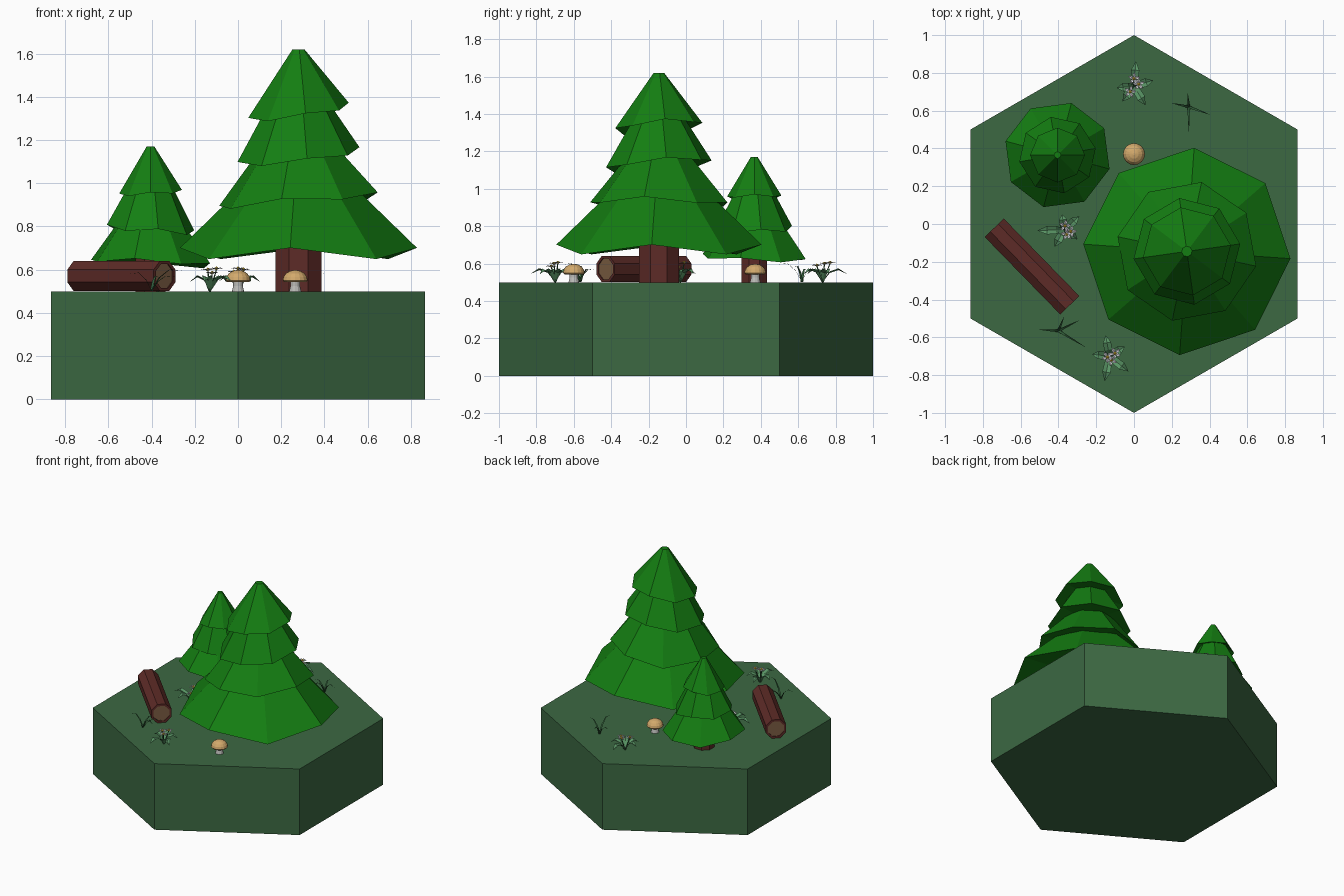
import bpy, bmesh, math, random
from math import cos, sin, pi, radians
from mathutils import Vector, Matrix

if "Cube" in bpy.data.objects:
    bpy.data.objects.remove(bpy.data.objects["Cube"])

random.seed(4)
G = 0.5  # ground height


def mat(name, r, g, b):
    m = bpy.data.materials.new(name)
    m.diffuse_color = (r, g, b, 1)
    m.use_nodes = True
    m.node_tree.nodes["Principled BSDF"].inputs["Base Color"].default_value = m.diffuse_color
    return m


MOSS = mat("moss", .045, .14, .055)
PINE = mat("pine", .007, .21, .006)
BARK = mat("bark", .11, .024, .02)
WOOD = mat("cut_wood", .2, .11, .055)
CAP = mat("cap", .65, .4, .15)
STEM = mat("pale_stem", .5, .5, .48)
LEAF = mat("leaf", .1, .3, .13)
GRASS = mat("grass", .03, .11, .04)
PETAL = mat("petal", .75, .75, .8)
GOLD = mat("gold", .8, .55, .03)


def finish(name, bm, *mats):
    bmesh.ops.recalc_face_normals(bm, faces=bm.faces)
    me = bpy.data.meshes.new(name)
    bm.to_mesh(me)
    bm.free()
    for m in mats:
        me.materials.append(m)
    ob = bpy.data.objects.new(name, me)
    bpy.context.collection.objects.link(ob)
    return ob


def loft(bm, rings, caps=True):
    """Skin a list of rings of equal point count."""
    vs = [[bm.verts.new(p) for p in ring] for ring in rings]
    n = len(vs[0])
    for a, b in zip(vs, vs[1:]):
        for i in range(n):
            bm.faces.new((a[i], a[(i + 1) % n], b[(i + 1) % n], b[i]))
    if caps:
        bm.faces.new(vs[0][::-1])
        bm.faces.new(vs[-1])


def ring(c, r, z, n, rot=0.0, tilt=(0, 0), wave=0.0):
    pts = []
    for i in range(n):
        a = rot + 2 * pi * i / n
        x, y = r * cos(a), r * sin(a)
        pts.append((c[0] + x, c[1] + y, z + x * tilt[0] + y * tilt[1] + wave * (-1) ** i))
    return pts


# hexagonal base
bm = bmesh.new()
loft(bm, [ring((0, 0), 1, z, 6, pi / 6) for z in (0, G)])
finish("hex_base", bm, MOSS)


# trees: tier = radius, rim height, rotation, tilt, wave, top radius, top height
def tree(name, c, trunk_r, tiers):
    bm = bmesh.new()
    loft(bm, [ring(c, trunk_r, z, 8, pi / 8) for z in (G, tiers[0][1] + .1)])
    finish(name + "_trunk", bm, BARK)
    for k, (r, z, rot, tilt, wave, rt, zt) in enumerate(tiers):
        bm = bmesh.new()
        rot = radians(rot)
        loft(bm, [ring(c, .05, z + .05, 8, rot),
                  ring(c, r, z, 8, rot, tilt, wave),
                  ring(c, rt, zt, 8, rot)])
        finish(f"{name}_tier_{k + 1}", bm, PINE)


tree("large_tree", (.28, -.145), .115, [
    (.55, .675, -4, (0, 0), .026, .2, 1.04),
    (.375, .915, -12, (.08, -.02), .012, .15, 1.2),
    (.285, 1.125, 8, (.11, .08), .008, .11, 1.42),
    (.235, 1.33, 8, (.14, .08), .008, .028, 1.62)])
tree("small_tree", (-.405, .365), .075, [
    (.285, .63, -15, (-.04, -.04), .008, .11, .88),
    (.205, .785, 10, (-.07, .02), .01, .085, 1.02),
    (.145, .955, 0, (.06, .02), .006, .018, 1.17)])

# fallen log with recessed cut ends
p, q = Vector((-.74, -.02, G + .071)), Vector((-.34, -.43, G + .071))
ax = (q - p).normalized()
side = ax.cross(Vector((0, 0, 1)))


def log_ring(t, r):
    return [p + ax * t + (side * cos(a) + Vector((0, 0, 1)) * sin(a)) * r
            for a in (pi / 8 + i * pi / 4 for i in range(8))]


L, R = (q - p).length, .076
bm = bmesh.new()
loft(bm, [log_ring(.006, .06), log_ring(0, .06), log_ring(0, R),
          log_ring(L, R), log_ring(L, .06), log_ring(L - .006, .06)])
for f in bm.faces:
    if len(f.verts) == 8:
        f.material_index = 1
finish("log", bm, BARK, WOOD)

# mushrooms
for k, c in enumerate([(0, .37), (.265, -.6)]):
    bm = bmesh.new()
    loft(bm, [ring(c, r, G + z, 12) for r, z in ((.028, 0), (.022, .025), (.022, .06))])
    finish(f"mushroom_stem_{k + 1}", bm, STEM)
    bm = bmesh.new()
    prof = [(.02, .052), (.05, .042), (.058, .05), (.054, .067), (.043, .083), (.024, .094), (.006, .098)]
    loft(bm, [ring(c, r, G + z, 16) for r, z in prof])
    finish(f"mushroom_cap_{k + 1}", bm, CAP)


# creased blade through (distance, height, half width) stations
def blade(bm, c, ang, stations):
    d, s = Vector((cos(ang), sin(ang), 0)), Vector((-sin(ang), cos(ang), 0))
    prev = None
    for dist, h, w in stations:
        o = Vector((c[0], c[1], G + h)) + d * dist
        row = [bm.verts.new(o + s * w + Vector((0, 0, w * .4))), bm.verts.new(o),
               bm.verts.new(o - s * w + Vector((0, 0, w * .4)))]
        if prev:
            for i in (0, 1):
                bm.faces.new((prev[i], prev[i + 1], row[i + 1], row[i]))
        prev = row


# flowering plants: centre, leaf tips, flower offsets
PLANTS = [
    ((0, .73), [(.01, .86), (.1, .76), (.06, .63), (-.09, .72), (-.06, .65)],
     [(0, .04, .1), (-.02, -.03, .085), (.025, .01, .095)]),
    ((-.37, -.03), [(-.51, -.035), (-.42, -.12), (-.3, -.08), (-.29, .04), (-.38, .05)],
     [(.005, .02, .1), (.035, -.01, .075), (.015, -.025, .07)]),
    ((-.13, -.7), [(-.15, -.59), (-.22, -.69), (-.155, -.83), (-.03, -.78), (-.05, -.65)],
     [(-.01, -.005, .095), (.03, .015, .1), (.01, -.02, .08)])]
for k, (c, tips, flowers) in enumerate(PLANTS):
    bm = bmesh.new()
    for t in tips:
        d = Vector(t) - Vector(c)
        l = d.length
        blade(bm, c, math.atan2(d.y, d.x),
              [(0, 0, .008), (l * .3, .05, .02), (l * .65, .065, .022), (l, .045, .001)])
    finish(f"plant_leaves_{k + 1}", bm, LEAF)
    stems, petals, hearts = bmesh.new(), bmesh.new(), bmesh.new()
    for x, y, h in flowers:
        f = (c[0] + x, c[1] + y)
        loft(stems, [ring(c, .004, G, 5), ring(f, .003, G + h, 5)])
        off = random.random()
        for i in range(5):
            blade(petals, f, off + i * 2 * pi / 5,
                  [(.002, h, .003), (.018, h + .006, .009), (.032, h + .004, .001)])
        bmesh.ops.create_icosphere(hearts, subdivisions=1, radius=.009,
                                   matrix=Matrix.Translation((f[0], f[1], G + h + .006)))
    finish(f"flower_stems_{k + 1}", stems, GRASS)
    finish(f"flower_petals_{k + 1}", petals, PETAL)
    finish(f"flower_centres_{k + 1}", hearts, GOLD)

# grass tufts
TUFTS = [((.29, .62), [(.285, .69), (.4, .58), (.29, .49), (.2, .64)]),
         ((-.4, -.565), [(-.37, -.49), (-.5, -.56), (-.26, -.65), (-.29, -.51)])]
for k, (c, tips) in enumerate(TUFTS):
    bm = bmesh.new()
    for i, t in enumerate(tips):
        d = Vector(t) - Vector(c)
        l, h = d.length, .07 + .015 * (i % 3)
        blade(bm, c, math.atan2(d.y, d.x),
              [(0, 0, .007), (l * .25, h * .6, .006), (l * .6, h, .004), (l, h * .95, .0005)])
    finish(f"grass_tuft_{k + 1}", bm, GRASS)
